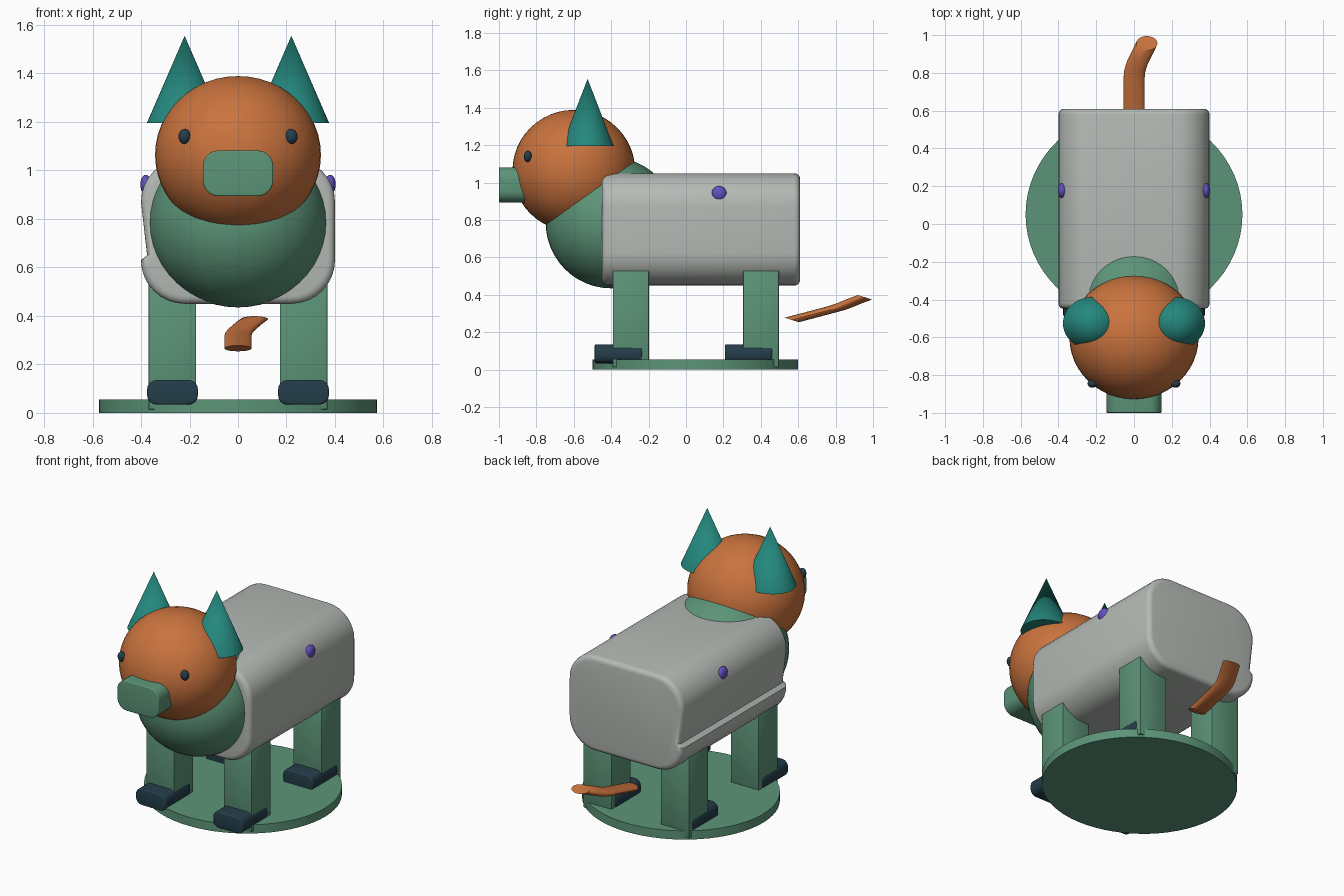
import bpy, bmesh
from math import sin, cos, pi, radians
from mathutils import Matrix

cube = bpy.data.objects.get("Cube")
if cube:
    bpy.data.objects.remove(cube, do_unlink=True)


def material(name, *srgb):
    rgba = [((c + 0.055) / 1.055) ** 2.4 for c in srgb] + [1]
    m = bpy.data.materials.new(name)
    m.use_nodes = True
    m.diffuse_color = rgba
    node = next(n for n in m.node_tree.nodes if n.type == 'BSDF_PRINCIPLED')
    node.inputs["Base Color"].default_value = rgba
    return m


GREY = material("pale grey", .71, .73, .71)
ORANGE = material("burnt orange", .79, .45, .24)
GREEN = material("sage green", .36, .58, .47)
TEAL = material("teal", .14, .53, .49)
NAVY = material("dark navy", .14, .24, .29)
PURPLE = material("violet", .39, .31, .76)


def finish(name, bm, mat):
    bmesh.ops.recalc_face_normals(bm, faces=bm.faces[:])
    mesh = bpy.data.meshes.new(name)
    bm.to_mesh(mesh)
    bm.free()
    mesh.materials.append(mat)
    obj = bpy.data.objects.new(name, mesh)
    bpy.context.collection.objects.link(obj)
    bpy.ops.object.select_all(action='DESELECT')
    obj.select_set(True)
    bpy.context.view_layer.objects.active = obj
    bpy.ops.object.shade_smooth_by_angle(angle=radians(35))
    return obj


def placed(center, size):
    return Matrix.Translation(center) @ Matrix.Diagonal((*size, 1))


def ball(name, center, radii, mat, seg=48):
    bm = bmesh.new()
    bmesh.ops.create_uvsphere(bm, u_segments=seg, v_segments=seg // 2, radius=1,
                              matrix=placed(center, radii))
    return finish(name, bm, mat)


def cone(name, center, size, mat, top=0, seg=48):
    bm = bmesh.new()
    bmesh.ops.create_cone(bm, cap_ends=True, segments=seg, radius1=1, radius2=top,
                          depth=1, matrix=placed(center, size))
    bmesh.ops.remove_doubles(bm, verts=bm.verts[:], dist=0.0001)
    return finish(name, bm, mat)


def block(name, center, size, mat, bevel):
    bm = bmesh.new()
    bmesh.ops.create_cube(bm, size=1, matrix=placed(center, size))
    bmesh.ops.bevel(bm, geom=bm.edges[:], offset=bevel, segments=2, profile=0.5,
                    affect='EDGES')
    return finish(name, bm, mat)


def loft(name, rings, mat):
    """Skin a list of equal rings and cap both ends."""
    bm = bmesh.new()
    loops = [[bm.verts.new(p) for p in ring] for ring in rings]
    n = len(loops[0])
    for a, b in zip(loops, loops[1:]):
        for i in range(n):
            j = (i + 1) % n
            bm.faces.new((a[i], a[j], b[j], b[i]))
    bm.faces.new(loops[0])
    bm.faces.new(loops[-1])
    return finish(name, bm, mat)


def rounded_rect(hx, hz, r, steps=8):
    pts = []
    for k, (sx, sz) in enumerate(((1, 1), (-1, 1), (-1, -1), (1, -1))):
        for i in range(steps + 1):
            a = (k + i / steps) * pi / 2
            pts.append((sx * (hx - r) + r * cos(a), sz * (hz - r) + r * sin(a)))
    return pts


def slab(name, profile, center, depth, soft, mat):
    """Extrude an xz profile along y with softened end rims."""
    cx, cy, cz = center
    hx = max(p[0] for p in profile)
    hz = max(p[1] for p in profile)
    rings = []
    for side in (-1, 1):
        stack = []
        for i in range(5):
            a = i / 4 * pi / 2
            inset, back = soft * (1 - sin(a)), soft * (1 - cos(a))
            y = cy + side * (depth / 2 - back)
            stack.append([(cx + x * (1 - inset / hx), y, cz + z * (1 - inset / hz))
                          for x, z in profile])
        rings += stack if side < 0 else stack[::-1]
    return loft(name, rings, mat)


# Body: rounded barrel with a creased lower edge on one flank
body_profile = rounded_rect(.40, .30, .18)
crease = body_profile.index(min(body_profile[14:22], key=lambda p: abs(p[0] + .40) + abs(p[1] + .12)))
body_profile.insert(crease, (-.375, -.10))
slab("body", body_profile, (0, .08, .75), 1.06, .03, GREY)

# Chest, head and face
ball("chest", (0, -.40, .785), (.367, .35, .35), GREEN)
ball("head", (0, -.60, 1.064), (.342, .328, .325), ORANGE)
slab("snout", rounded_rect(.145, .094, .065), (0, -.87, .988), .26, .006, GREEN)

# Base
cone("base_disc", (0, .05, .0275), (.574, .55, .055), GREEN, top=1, seg=64)

# Paired parts
for side, s in (("left", 1), ("right", -1)):
    cone(side + "_ear", (s * .22, -.526, 1.375), (.156, .139, .36), TEAL)
    ball(side + "_eye", (s * .22, -.845, 1.14), (.026, .022, .031), NAVY, 16)
    ball(side + "_button", (s * .38, .177, .942), (.023, .04, .04), PURPLE, 20)
    for end, leg_y, foot_y in (("front", -.295, -.362), ("back", .401, .335)):
        block(f"{end}_{side}_leg", (s * .271, leg_y, .272), (.196, .192, .516), GREEN, .004)
        slab(f"{end}_{side}_foot", rounded_rect(.105, .051, .04, 4),
             (s * .27, foot_y, .085), .252, .008, NAVY)

# Tail: a flat ring swept along a bent path
tail_path = [(0, .565, .266), (0, .77, .32), (.004, .81, .331), (.016, .85, .345),
             (.045, .91, .37), (.068, .957, .387)]
loft("tail", [[(x + .056 * cos(t), y + .038 * sin(t), z - .012 * sin(t))
               for t in (i * pi / 12 for i in range(24))]
              for x, y, z in tail_path], ORANGE)
